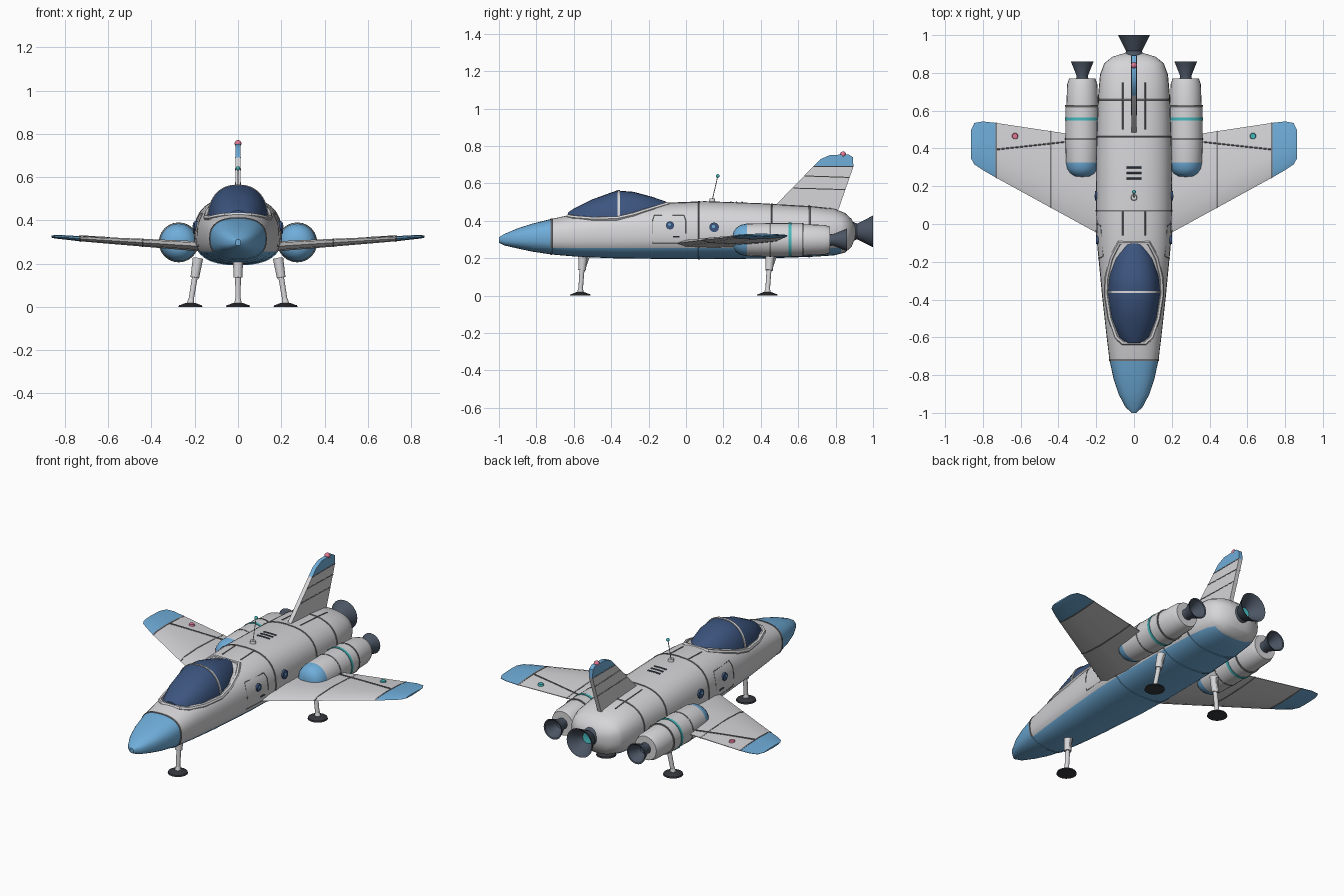
import bpy, bmesh
from math import sin, cos, pi, radians
from mathutils import Vector, Matrix

cube = bpy.data.objects.get("Cube")
if cube:
    bpy.data.objects.remove(cube, do_unlink=True)


def material(name, r, g, b):
    m = bpy.data.materials.new(name)
    m.use_nodes = True
    m.diffuse_color = (r, g, b, 1)
    m.node_tree.nodes["Principled BSDF"].inputs["Base Color"].default_value = (r, g, b, 1)
    return m


GREY = material("light_grey", .67, .67, .69)
BLUE = material("sky_blue", .16, .42, .70)
GLASS = material("navy_glass", .045, .09, .21)
SLATE = material("slate", .07, .09, .125)
RUBBER = material("dark_foot", .035, .038, .046)
SEAM = material("seam_grey", .2, .2, .21)
TEAL = material("teal", .06, .48, .51)
PINK = material("pink", .75, .19, .30)


# ---------- helpers ----------
def finish(name, bm, mats, rule=None):
    bmesh.ops.recalc_face_normals(bm, faces=bm.faces)
    if rule:
        for f in bm.faces:
            f.material_index = int(rule(f.calc_center_median()))
    me = bpy.data.meshes.new(name)
    bm.to_mesh(me)
    bm.free()
    for m in mats:
        me.materials.append(m)
    ob = bpy.data.objects.new(name, me)
    bpy.context.collection.objects.link(ob)
    return ob


def loft(rings, cap=True):
    bm = bmesh.new()
    vs = [[bm.verts.new(p) for p in ring] for ring in rings]
    n = len(vs[0])
    for a, b in zip(vs, vs[1:]):
        for i in range(n):
            j = (i + 1) % n
            bm.faces.new((a[i], a[j], b[j], b[i]))
    if cap:
        bm.faces.new(vs[0])
        bm.faces.new(vs[-1])
    return bm


def lathe(name, profile, x, z, mats, rule=None, n=24):
    """Round part along y from (y, radius) pairs."""
    rings = [[(x + r * cos(2 * pi * i / n), y, z + r * sin(2 * pi * i / n))
              for i in range(n)] for y, r in profile]
    return finish(name, loft(rings), mats, rule)


def rod(name, a, b, r1, r2, mat, n=16):
    a, b = Vector(a), Vector(b)
    d = b - a
    bm = bmesh.new()
    mtx = Matrix.Translation((a + b) / 2) @ d.to_track_quat('Z', 'Y').to_matrix().to_4x4()
    bmesh.ops.create_cone(bm, cap_ends=True, segments=n, radius1=r1, radius2=r2,
                          depth=d.length, matrix=mtx)
    return finish(name, bm, [mat])


def ball(name, p, r, mat):
    bm = bmesh.new()
    bmesh.ops.create_uvsphere(bm, u_segments=16, v_segments=10, radius=r,
                              matrix=Matrix.Translation(p))
    return finish(name, bm, [mat])


def tube(name, pts, r, mat, closed=False):
    cu = bpy.data.curves.new(name, 'CURVE')
    cu.dimensions = '3D'
    cu.bevel_depth, cu.bevel_resolution = r, 1
    cu.use_fill_caps = True
    sp = cu.splines.new('POLY')
    sp.points.add(len(pts) - 1)
    for q, p in zip(sp.points, pts):
        q.co = (*p, 1)
    sp.use_cyclic_u = closed
    cu.materials.append(mat)
    ob = bpy.data.objects.new(name, cu)
    bpy.context.collection.objects.link(ob)
    bpy.ops.object.select_all(action='DESELECT')
    ob.select_set(True)
    bpy.context.view_layer.objects.active = ob
    bpy.ops.object.convert(target='MESH')


def lerp_row(table, t):
    for a, b in zip(table, table[1:]):
        if t <= b[0]:
            k = (t - a[0]) / (b[0] - a[0])
            return [u + (v - u) * k for u, v in zip(a, b)]
    return table[-1]


# ---------- fuselage: y, half width, bottom, middle, top ----------
HULL = [(-1, .012, .283, .298, .312), (-.97, .045, .268, .3, .33), (-.9, .082, .252, .305, .36),
        (-.82, .108, .235, .31, .385), (-.72, .13, .22, .315, .41), (-.58, .147, .208, .32, .44),
        (-.4, .167, .2, .325, .465), (-.1, .196, .196, .33, .497), (.1, .202, .195, .33, .505),
        (.4, .2, .198, .33, .494), (.68, .19, .208, .335, .478), (.79, .18, .215, .34, .466),
        (.85, .158, .23, .345, .442), (.885, .115, .26, .345, .41), (.905, .05, .31, .345, .37)]
POWER = 2.5
BELLY = .255


def hull_ring(y, grow=0.0, n=32):
    _, w, lo, mid, hi = lerp_row(HULL, y)
    ring = []
    for i in range(n):
        c, s = cos(2 * pi * i / n), sin(2 * pi * i / n)
        px = abs(c) ** (2 / POWER) * (1 if c > 0 else -1)
        pz = abs(s) ** (2 / POWER)
        ring.append(((w + grow) * px, y,
                     mid + (hi - mid + grow) * pz if s > 0 else mid - (mid - lo + grow) * pz))
    return ring


def hull_top(x, y):
    _, w, lo, mid, hi = lerp_row(HULL, y)
    return mid + (hi - mid) * (1 - min(1, abs(x) / w) ** POWER) ** (1 / POWER)


def hull_side(y, z):
    _, w, lo, mid, hi = lerp_row(HULL, y)
    t = (z - mid) / (hi - mid) if z > mid else (mid - z) / (mid - lo)
    return w * (1 - min(1, t) ** POWER) ** (1 / POWER)


def slice_plane(bm, co, no):
    bmesh.ops.bisect_plane(bm, geom=bm.verts[:] + bm.edges[:] + bm.faces[:],
                           plane_co=co, plane_no=no)


bm = loft([hull_ring(s[0]) for s in HULL])
slice_plane(bm, (0, 0, BELLY), (0, 0, 1))
slice_plane(bm, (0, .83, 0), (0, 1, 0))
finish("fuselage", bm, [GREY, BLUE], lambda c: c.y < -.72 or (c.z < BELLY and c.y < .83))
for y in (-.72, .07, .46, .66):
    bm = loft([hull_ring(y - .005), hull_ring(y - .004, .003),
               hull_ring(y + .004, .003), hull_ring(y + .005)], False)
    slice_plane(bm, (0, 0, BELLY), (0, 0, 1))
    finish("hull_seam", bm, [SEAM, BLUE], lambda c: c.z < BELLY)
for sx in (-1, 1):
    for y0, y1 in ((-.06, .07), (.5, .75)):
        ys = [y0 + (y1 - y0) * i / 6 for i in range(7)]
        tube("spine_seam", [(sx * .06, y, hull_top(.06, y)) for y in ys], .0035, SEAM)
for y in (.24, .27, .30):
    tube("spine_vent", [(-.04, y, hull_top(.04, y)), (0, y, hull_top(0, y)),
                        (.04, y, hull_top(.04, y))], .005, SLATE)

# ---------- canopy: y, half width, top ----------
CANOPY = [(-.63, .05, .445), (-.6, .085, .465), (-.5, .12, .515), (-.37, .14, .562),
          (-.28, .136, .555), (-.18, .112, .528), (-.1, .07, .5)]


def canopy_ring(y, grow=0.0, n=16):
    _, w, hi = lerp_row(CANOPY, y)
    base = .385
    return [((w + grow) * abs(cos(pi * i / n)) ** .85 * (1 if i < n / 2 else -1), y,
             base + (hi + grow - base) * sin(pi * i / n) ** .85) for i in range(n + 1)]


finish("canopy", loft([canopy_ring(s[0]) for s in CANOPY]), [GLASS])
finish("canopy_arch", loft([canopy_ring(-.366, .004), canopy_ring(-.354, .004)]), [GREY])
rim = [(w + .008, y) for y, w, _ in CANOPY]
rim += [(-x, y) for x, y in reversed(rim)]
tube("canopy_rim", [(x, y, hull_top(x, y)) for x, y in rim], .012, GREY, True)

# ---------- wings: x, leading y, trailing y, z, thickness ----------
WING = [(.1, -.1, .44, .275, .05), (.73, .245, .535, .315, .024), (.8, .285, .543, .321, .02),
        (.845, .315, .535, .324, .016), (.862, .345, .5, .325, .01)]
FOIL = [(0, 0), (.1, .36), (.4, .5), (.75, .34), (1, .06),
        (1, -.06), (.75, -.34), (.4, -.5), (.1, -.36)]


def wing_ring(side, x, grow=0.0):
    _, le, te, z, t = lerp_row(WING, x)
    le, te, t = le - grow, te + grow, t + 2 * grow
    return [(side * x, le + (te - le) * u, z + t * v) for u, v in FOIL]


ENGINE_X, ENGINE_Z = .274, .298
for side, lamp in ((-1, PINK), (1, TEAL)):
    tag = "left_" if side > 0 else "right_"
    finish(tag + "wing", loft([wing_ring(side, s[0]) for s in WING]), [GREY, BLUE],
           lambda c: abs(c.x) > .73)
    for x in (.44, .73):
        finish(tag + "wing_seam", loft([wing_ring(side, x - .004, .002),
                                        wing_ring(side, x + .004, .002)]), [SEAM])
    tube(tag + "flap_seam", [(side * .36, .435, .301), (side * .54, .415, .315),
                             (side * .725, .395, .328)], .0035, SEAM)
    rod(tag + "wing_lamp", (side * .63, .465, .308), (side * .63, .465, .325), .019, .014, lamp)

    # engine pod
    ex = side * ENGINE_X
    lathe(tag + "engine", [(.25, .01), (.253, .04), (.268, .064), (.292, .08), (.325, .087),
                           (.45, .09), (.62, .089), (.625, .084), (.74, .08), (.77, .07)],
          ex, ENGINE_Z, [GREY, BLUE], lambda c: c.y < .325)
    for y, r, h, m in ((.45, .0915, .004, SEAM), (.555, .0925, .008, TEAL),
                       (.625, .0905, .004, SEAM)):
        lathe(tag + "engine_band", [(y - h, r), (y + h, r)], ex, ENGINE_Z, [m])
    lathe(tag + "engine_nozzle", [(.76, .034), (.785, .03), (.86, .06), (.857, .053),
                                  (.79, .022), (.785, .004)], ex, ENGINE_Z, [SLATE])

    # side windows, door outline and slot
    for y, z, r in ((-.085, .375, .022), (.15, .365, .026)):
        x = hull_side(y, z)
        rod(tag + "porthole", (side * (x - .02), y, z), (side * (x + .007), y, z), r, r, GLASS, 12)
        rod(tag + "porthole_glint", (side * x, y - .003, z + .005),
            (side * (x + .009), y - .003, z + .005), r * .35, r * .35, BLUE, 8)
    door = [(-.18, .28), (-.18, .35), (-.18, .4), (-.17, .43), (-.01, .43), (0, .4),
            (0, .35), (0, .28)]
    tube(tag + "door_seam", [(side * hull_side(y, z), y, z) for y, z in door], .0025, SEAM, True)
    tube(tag + "door_slot", [(side * hull_side(y, .315), y, .315) for y in (-.07, -.035)],
         .005, SLATE)

# ---------- main nozzle with glowing core ----------
lathe("main_nozzle", [(.885, .055), (.915, .042), (1, .085), (.996, .076), (.925, .032),
                      (.92, .005)], 0, .343, [SLATE, TEAL], lambda c: .918 < c.y < .924)

# ---------- tail fin ----------
FIN = [(.45, .44), (.48, .485), (.68, .69), (.72, .73), (.77, .752), (.87, .755), (.892, .74),
       (.895, .69), (.815, .46)]
bm = bmesh.new()
face = bm.faces.new([bm.verts.new((-.012, y, z)) for y, z in FIN])
new = bmesh.ops.extrude_face_region(bm, geom=[face])["geom"]
bmesh.ops.translate(bm, vec=(.024, 0, 0), verts=[v for v in new if isinstance(v, bmesh.types.BMVert)])
slice_plane(bm, (0, 0, .69), (0, 0, 1))
finish("tail_fin", bm, [GREY, BLUE], lambda c: c.z > .69)
for y0, y1, z in ((.575, .85, .575), (.635, .875, .64), (.682, .893, .69)):
    for x in (-.012, .012):
        tube("fin_seam", [(x, y0, z), (x, y1, z - .008 * (z < .68))], .003, SEAM)
ball("fin_lamp", (0, .84, .755), .016, PINK)

# ---------- antenna ----------
rod("antenna_base", (0, .14, .49), (0, .14, .518), .02, .014, GREY)
rod("antenna_mast", (0, .14, .51), (0, .17, .64), .0022, .0022, GREY, 8)
ball("antenna_tip", (0, .17, .64), .01, TEAL)

# ---------- landing gear ----------
for name, top, foot in (("nose", (0, -.55, .225), (0, -.565, .012)),
                        ("left", (.185, .45, .225), (.22, .435, .012)),
                        ("right", (-.185, .45, .225), (-.22, .435, .012))):
    a, b = Vector(top), Vector(foot)
    knee = a.lerp(b, .42)
    rod(name + "_leg_sleeve", a, knee, .024, .02, GREY)
    rod(name + "_leg_strut", knee, b, .013, .012, GREY)
    rod(name + "_leg_collar", a.lerp(b, .88), b, .013, .018, GREY)
    rod(name + "_leg_brace", a + Vector((0, .028, -.02)), a.lerp(b, .6), .006, .006, GREY, 8)
    rod(name + "_foot", (b.x, b.y, 0), (b.x, b.y, .008), .055, .052, RUBBER, 20)
    rod(name + "_foot_cap", (b.x, b.y, .008), (b.x, b.y, .019), .048, .02, RUBBER, 20)

# ---------- shading ----------
for ob in bpy.context.collection.objects:
    if ob.type == 'MESH':
        ob.select_set(True)
        bpy.context.view_layer.objects.active = ob
bpy.ops.object.shade_smooth_by_angle(angle=radians(38))
